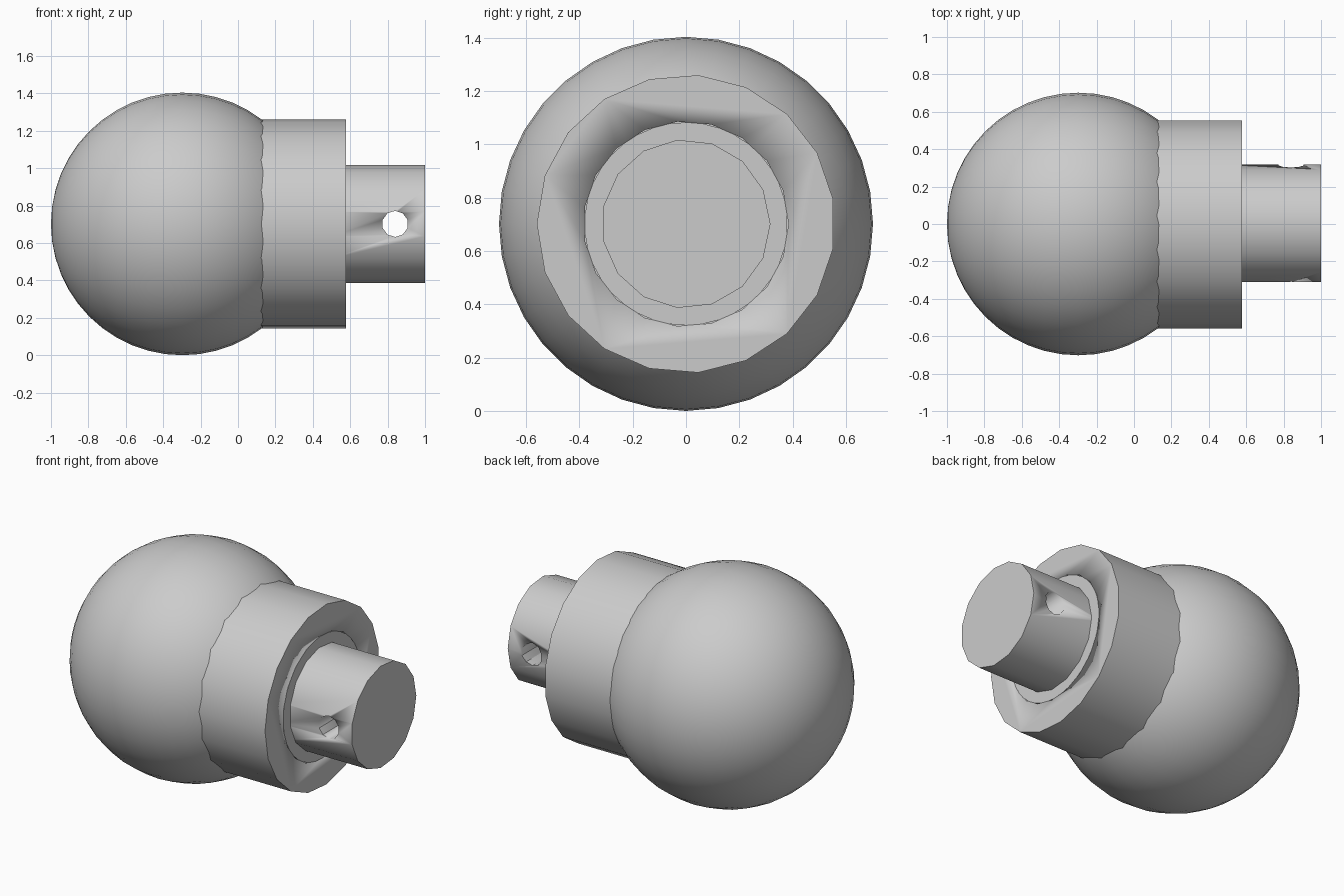
import bpy
from math import pi, radians
from mathutils import Matrix

cube = bpy.data.objects.get("Cube")
if cube:
    bpy.data.objects.remove(cube)

AXIS_Z = 0.702

grey = bpy.data.materials.new("light grey")
grey.use_nodes = True
grey.diffuse_color = (0.6, 0.6, 0.6, 1)
grey.node_tree.nodes["Principled BSDF"].inputs["Base Color"].default_value = (0.6, 0.6, 0.6, 1)


def finish(name):
    ob = bpy.context.object
    ob.name = name
    ob.data.materials.append(grey)
    bpy.ops.object.transform_apply(location=True, rotation=True, scale=True)
    bpy.ops.object.shade_smooth_by_angle(angle=radians(35))
    return ob


def rod(name, sides, radius, x0, x1, turn):
    """Cylinder along x with its first corner at angle turn from +y."""
    bpy.ops.mesh.primitive_cylinder_add(vertices=sides, radius=radius, depth=x1 - x0)
    ob = bpy.context.object
    # stand the axis along x, local y staying on +y, then spin about x
    ob.matrix_world = (Matrix.Translation(((x0 + x1) / 2, 0, AXIS_Z))
                       @ Matrix.Rotation(turn, 4, 'X')
                       @ Matrix.Rotation(pi / 2, 4, 'Y'))
    return finish(name)


def cut(ob, cutter):
    mod = ob.modifiers.new("cut", 'BOOLEAN')
    mod.operation = 'DIFFERENCE'
    mod.solver = 'EXACT'
    mod.object = cutter
    bpy.context.view_layer.objects.active = ob
    bpy.ops.object.modifier_apply(modifier=mod.name)
    bpy.data.objects.remove(cutter)


# Round knob
bpy.ops.mesh.primitive_uv_sphere_add(segments=36, ring_count=24, radius=0.702,
                                     location=(-0.298, 0, AXIS_Z), rotation=(0, pi / 2, 0))
finish("ball")

# Collar with a shallow bore, closed by a plug that leaves a fine seam
collar = rod("collar", 19, 0.56, 0.12, 0.577, pi)
cut(collar, rod("bore", 19, 0.385, 0.5, 0.7, 0))
rod("plug", 19, 0.385, 0.45, 0.576, pi)

# Shaft with a cross hole
shaft = rod("shaft", 15, 0.317, 0.5, 1.0, 0)
bpy.ops.mesh.primitive_cylinder_add(vertices=10, radius=0.07, depth=1,
                                    location=(0.84, 0, AXIS_Z), rotation=(pi / 2, 0, 0))
cut(shaft, finish("hole_cutter"))
